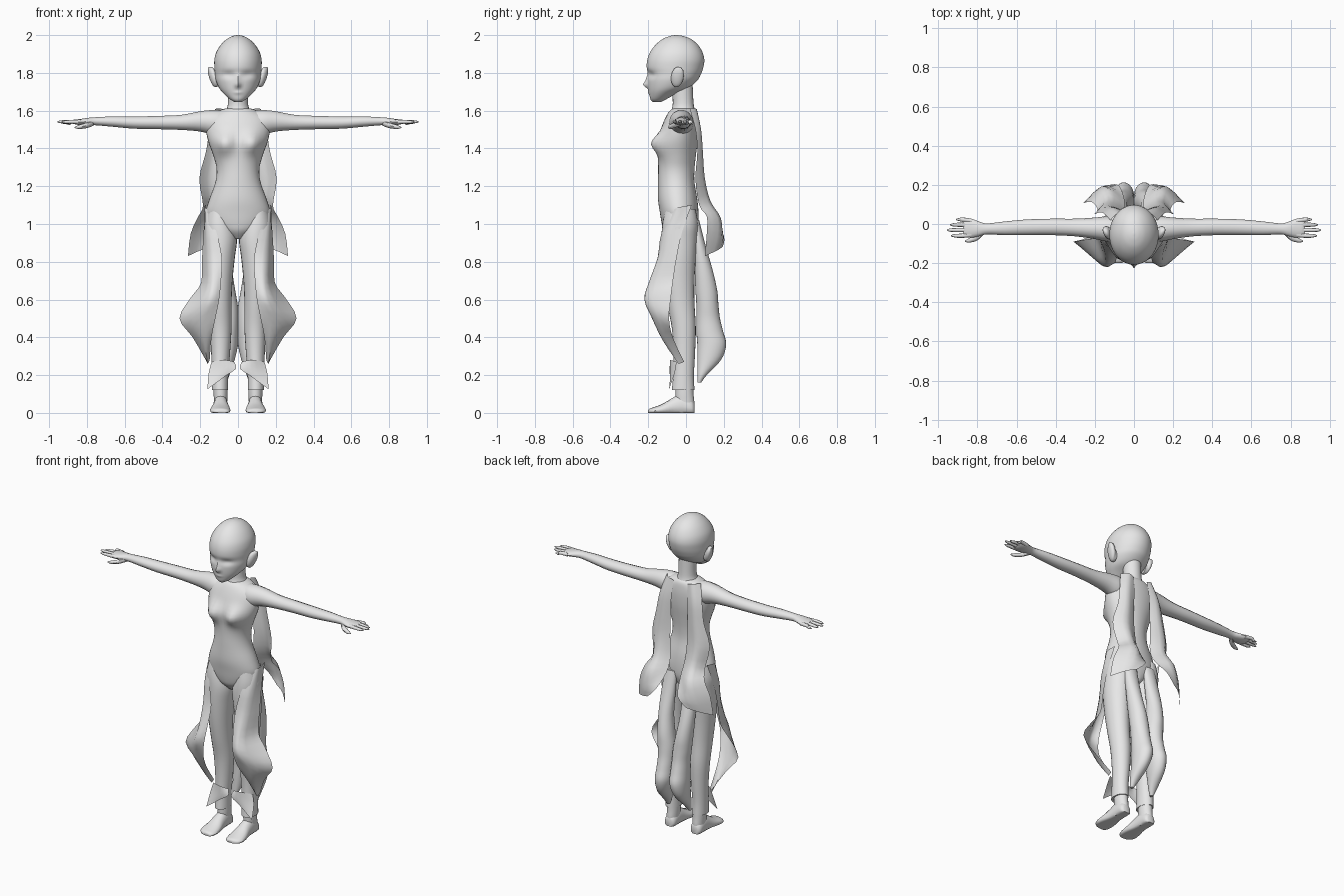
import bpy, bmesh, math

grey = bpy.data.materials.new("light_grey")
grey.diffuse_color = (0.8, 0.8, 0.8, 1)


def smooth_rows(rows, n):
    """Catmull-Rom interpolation between rows of numbers."""
    out = []
    for i in range(len(rows) - 1):
        a, b = rows[max(i - 1, 0)], rows[i]
        c, d = rows[i + 1], rows[min(i + 2, len(rows) - 1)]
        for k in range(n):
            t = k / n
            out.append([0.5 * (2 * q + (r - p) * t + (2 * p - 5 * q + 4 * r - s) * t * t
                               + (3 * q - p - 3 * r + s) * t ** 3)
                        for p, q, r, s in zip(a, b, c, d)])
    return out + [list(rows[-1])]


def finish(name, verts, faces, mirror, angle=50):
    me = bpy.data.meshes.new(name)
    me.from_pydata(verts, [], faces)
    bm = bmesh.new()
    bm.from_mesh(me)
    bmesh.ops.recalc_face_normals(bm, faces=bm.faces)
    bm.to_mesh(me)
    bm.free()
    me.materials.append(grey)
    ob = bpy.data.objects.new(name, me)
    bpy.context.collection.objects.link(ob)
    bpy.context.view_layer.objects.active = ob
    for o in bpy.context.selected_objects:
        o.select_set(False)
    ob.select_set(True)
    bpy.ops.object.shade_smooth_by_angle(angle=math.radians(angle))
    if mirror:
        ob.modifiers.new("mirror", 'MIRROR')
    return ob


def skin(name, rings, closed=True, mirror=False):
    m = len(rings[0])
    verts = [tuple(p) for r in rings for p in r]
    faces = []
    for i in range(len(rings) - 1):
        for j in range(m if closed else m - 1):
            k = (j + 1) % m
            faces.append((i * m + j, i * m + k, (i + 1) * m + k, (i + 1) * m + j))
    if closed:
        faces += [tuple(range(m)), tuple(range(len(verts) - m, len(verts)))]
    return finish(name, verts, faces, mirror)


def upright(name, rows, mirror=False, n=4, m=24, bumps=()):
    """Loft of rows (z, x centre, half width, front y, back y).
    Bumps (x, z, x size, z size, height) push the front out on both sides."""
    rings = []
    for z, x, w, f, b in smooth_rows(rows, n):
        ring = []
        for j in range(m):
            a = 2 * math.pi * j / m - math.pi / 2
            px, py = x + w * math.cos(a), (f + b) / 2 + (b - f) / 2 * math.sin(a)
            if math.sin(a) < 0:
                for bx, bz, sx, sz, h in bumps:
                    py -= h * math.exp(-((abs(px) - bx) / sx) ** 2 - ((z - bz) / sz) ** 2)
            ring.append((px, py, z))
        rings.append(ring)
    return skin(name, rings, True, mirror)


def sideways(name, rows, n=4, m=14):
    """Mirrored loft along x of rows (x, y, z, half y, half z)."""
    rings = []
    for x, y, z, ry, rz in smooth_rows(rows, n):
        rings.append([(x, y + ry * math.cos(a), z + rz * math.sin(a))
                      for a in (2 * math.pi * j / m for j in range(m))])
    return skin(name, rings, True, True)


def panel(name, rows, mirror=True):
    """Thin cloth; every row is a run of xyz points across it."""
    rings = []
    for r in smooth_rows(rows, 3):
        pts = [r[i:i + 3] for i in range(0, len(r), 3)]
        rings.append(smooth_rows(pts, 3))
    return skin(name, rings, False, mirror)


# head with nose and eye sockets
upright("head", [(1.645, 0, .016, -.175, -.135), (1.66, 0, .042, -.188, -.105), (1.69, 0, .075, -.195, -.05),
                 (1.72, 0, .1, -.2, .015), (1.76, 0, .117, -.202, .06), (1.795, 0, .122, -.2, .08),
                 (1.83, 0, .125, -.208, .092), (1.87, 0, .125, -.205, .097), (1.91, 0, .115, -.19, .087),
                 (1.95, 0, .09, -.16, .062), (1.98, 0, .058, -.122, .025), (1.995, 0, .028, -.085, -.015),
                 (2.0, 0, .004, -.055, -.045)], n=5, m=56,
        bumps=[(0, 1.737, .013, .016, .022), (0, 1.765, .012, .03, .01),
               (.05, 1.79, .03, .018, -.01), (0, 1.695, .02, .008, .005)])
# ears: flat shells leaning outward
sideways("ear", [(.108, -.05, 1.765, .028, .04), (.122, -.05, 1.77, .03, .046), (.135, -.044, 1.783, .032, .048),
                 (.148, -.038, 1.797, .026, .036), (.158, -.032, 1.812, .012, .018), (.16, -.03, 1.82, .003, .005)])
upright("neck", [(1.56, 0, .08, -.09, .06), (1.60, 0, .064, -.078, .048), (1.64, 0, .053, -.07, .04),
                 (1.74, 0, .053, -.075, .035)])

# torso with bust
upright("torso", [(.92, 0, .03, -.08, .04), (.96, 0, .1, -.115, .055), (1.0, 0, .15, -.128, .065),
                  (1.06, 0, .17, -.138, .066), (1.13, 0, .152, -.148, .06), (1.22, 0, .12, -.148, .045),
                  (1.29, 0, .113, -.147, .045), (1.36, 0, .13, -.148, .052), (1.44, 0, .158, -.148, .062),
                  (1.51, 0, .17, -.13, .065), (1.56, 0, .158, -.11, .062), (1.595, 0, .11, -.09, .055),
                  (1.612, 0, .065, -.07, .04)], m=40, bumps=[(.075, 1.425, .05, .055, .048)])

# arms, hands and fingers
sideways("arm", [(.06, -.025, 1.53, .06, .07), (.13, -.025, 1.537, .065, .068), (.2, -.022, 1.543, .055, .055),
                 (.3, -.018, 1.538, .045, .041), (.42, -.015, 1.537, .042, .036), (.55, -.017, 1.537, .04, .033),
                 (.66, -.022, 1.542, .035, .028), (.75, -.025, 1.544, .028, .022), (.79, -.025, 1.543, .037, .02),
                 (.83, -.022, 1.54, .048, .017), (.86, -.02, 1.54, .045, .013), (.875, -.02, 1.54, .035, .006)])
for y, tip, z in ((.023, .91, 1.532), (-.004, .94, 1.538), (-.031, .955, 1.541), (-.06, .935, 1.54)):
    y0 = y * .85 - .004
    sideways("finger", [(.83, y0, 1.54, .012, .012), (.88, y, 1.541, .011, .01),
                        (tip - .02, y, z, .009, .008), (tip, y, z, .003, .003)], m=8)
sideways("thumb", [(.765, -.035, 1.535, .015, .015), (.8, -.065, 1.522, .018, .014),
                   (.84, -.083, 1.514, .012, .011), (.865, -.088, 1.511, .003, .003)], m=8)

# trouser legs, ankles and feet
upright("trouser_leg", [(.12, .095, .043, -.075, .045), (.2, .095, .044, -.068, .042),
                        (.32, .092, .05, -.066, .048), (.45, .092, .058, -.075, .052),
                        (.58, .095, .061, -.1, .045), (.7, .097, .068, -.118, .045), (.82, .096, .079, -.128, .052),
                        (.92, .091, .086, -.13, .06), (1.0, .098, .08, -.125, .064), (1.08, .1, .06, -.11, .05)], True)
upright("ankle", [(.02, .092, .035, -.06, .045), (.06, .092, .035, -.055, .044),
                  (.1, .092, .037, -.055, .04), (.16, .092, .038, -.055, .038)], True)
foot = []
for y, x, w, h in smooth_rows([(.045, .092, .02, .05), (.03, .092, .036, .07), (-.02, .092, .038, .1),
                               (-.07, .092, .042, .08), (-.12, .093, .052, .05), (-.165, .094, .054, .032),
                               (-.19, .09, .042, .024), (-.2, .085, .022, .016)], 3):
    foot.append([(x + w * math.cos(a), y, max(0, h * (.35 + .65 * math.sin(a))))
                 for a in (2 * math.pi * j / 16 for j in range(16))])
skin("foot", foot, True, True)

# back streamers from the shoulders, flaring behind the hips
panel("back_streamer", [
    (.05, .055, 1.6, .085, .055, 1.61, .12, .02, 1.61),
    (.055, .07, 1.5, .11, .08, 1.5, .15, .05, 1.5),
    (.06, .07, 1.36, .12, .09, 1.37, .17, .06, 1.38),
    (.06, .075, 1.24, .14, .1, 1.24, .205, .05, 1.24),
    (.05, .085, 1.12, .13, .13, 1.12, .185, .07, 1.1),
    (.05, .13, 1.03, .14, .185, 1.03, .21, .11, 1.04),
    (.08, .2, .94, .17, .19, .93, .25, .11, .95),
    (.14, .195, .88, .2, .165, .86, .265, .1, .83)])

# paired tails behind the legs, meeting at the middle lower down
upright("tail", [(1.02, .07, .04, .03, .07), (.9, .075, .045, .035, .1), (.76, .075, .045, .045, .14),
                 (.65, .065, .05, .05, .165), (.57, .055, .054, .055, .172), (.5, .05, .052, .055, .18),
                 (.43, .05, .052, .055, .197), (.36, .052, .052, .06, .213), (.28, .06, .042, .06, .185),
                 (.2, .07, .025, .06, .11), (.16, .075, .01, .06, .08)], True)

# leg drapes swinging out at the knee
panel("leg_drape", [
    (.165, -.06, 1.08, .178, -.03, 1.09, .17, .03, 1.1),
    (.115, -.128, .96, .165, -.1, .96, .182, -.02, .96),
    (.085, -.15, .82, .15, -.14, .82, .19, -.05, .82),
    (.09, -.18, .7, .145, -.19, .69, .195, -.07, .69),
    (.1, -.2, .6, .16, -.215, .6, .25, -.08, .61),
    (.12, -.18, .5, .2, -.17, .5, .31, -.09, .5),
    (.14, -.12, .4, .18, -.12, .38, .24, -.07, .4),
    (.15, -.03, .28, .16, -.04, .26, .165, -.01, .27)])

# flared cuff flaps at the ankles
panel("cuff_flap", [
    (.02, -.07, .27, .07, -.085, .28, .14, -.05, .27),
    (.01, -.085, .235, .075, -.085, .23, .155, -.06, .21),
    (.06, -.085, .2, .1, -.085, .17, .162, -.09, .125)])
